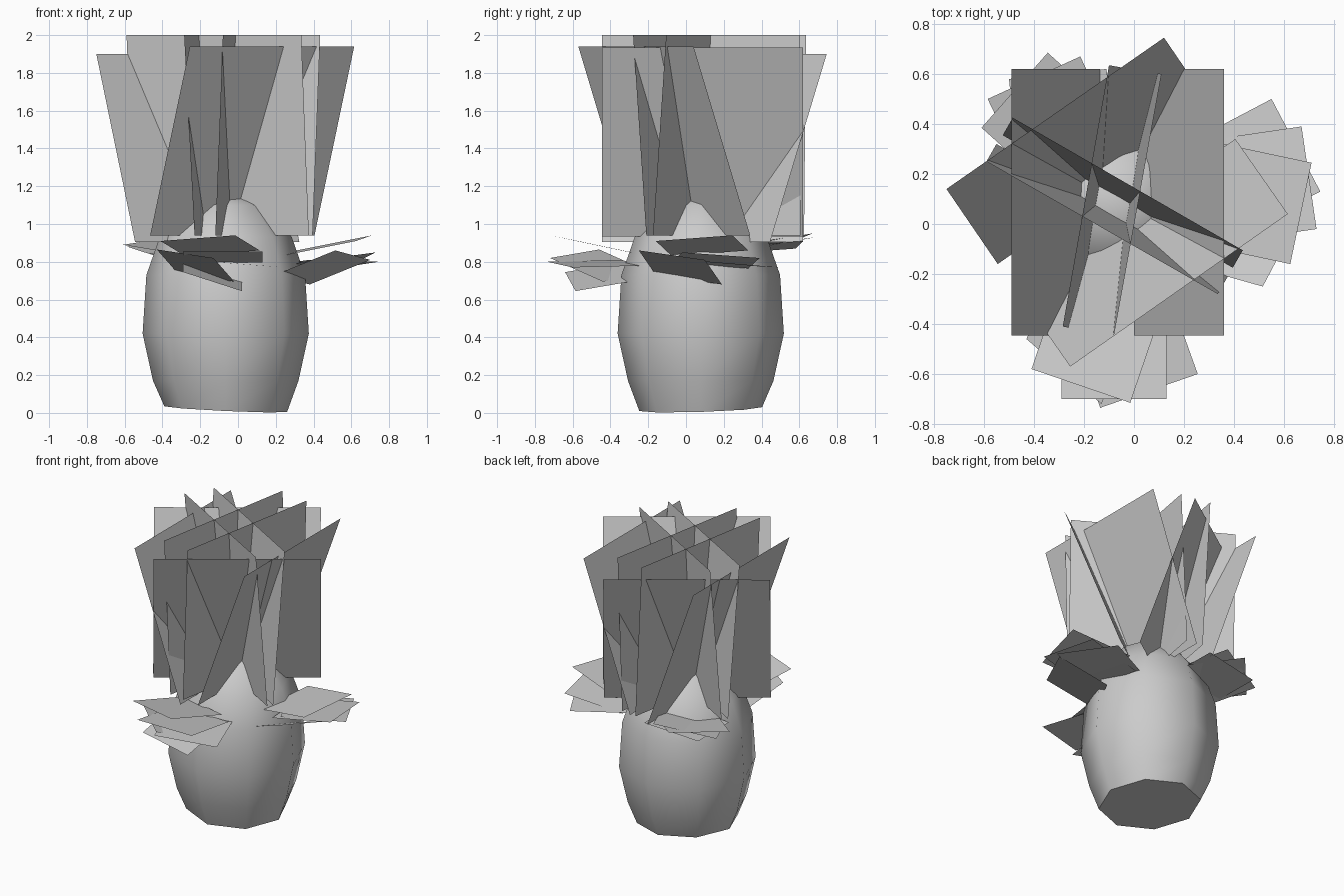
import bpy, bmesh, math
from mathutils import Vector

def make_object(name, bm):
    mesh = bpy.data.meshes.new(name)
    bm.to_mesh(mesh)
    bm.free()
    obj = bpy.data.objects.new(name, mesh)
    bpy.context.collection.objects.link(obj)
    return obj

def leaf_cards(name, cards):
    """Each card is one edge (two points) swept along a shift vector."""
    for i, (a, b, shift) in enumerate(cards):
        a, b, s = Vector(a), Vector(b), Vector(shift)
        bm = bmesh.new()
        bm.faces.new([bm.verts.new(p) for p in (a, b, b + s, a + s)])
        make_object(f"{name}_{i + 1}", bm)

# Egg-shaped root body, eight sides
SIDES, CX, CY = 8, -0.065, 0.078
profile = [(0.325, 0.02), (0.385, 0.17), (0.44, 0.42), (0.42, 0.73),
           (0.35, 0.93), (0.21, 1.1)]
bm = bmesh.new()
rings = []
for level, (r, z) in enumerate(profile):
    ring = []
    for k in range(SIDES):
        t = 2 * math.pi * k / SIDES
        dz = -0.018 * math.cos(t + 0.6) if level == 0 else 0
        ring.append(bm.verts.new((CX + r * math.cos(t), CY + r * math.sin(t), z + dz)))
    rings.append(ring)
for lo, hi in zip(rings, rings[1:]):
    for k in range(SIDES):
        n = (k + 1) % SIDES
        bm.faces.new((lo[k], lo[n], hi[n], hi[k]))
tip = bm.verts.new((CX, CY, 1.19))
for k in range(SIDES):
    bm.faces.new((rings[-1][k], rings[-1][(k + 1) % SIDES], tip))
bm.faces.new(rings[0][::-1])
body = make_object("root_body", bm)
bpy.context.view_layer.objects.active = body
body.select_set(True)
bpy.ops.object.shade_smooth_by_angle(angle=math.radians(50))
body.select_set(False)

# Tall upright leaves: top edge, then sweep down and inward
leaf_cards("tall_leaf", [
    ((-0.75, 0.14, 1.90), (0.12, 0.745, 1.90), (0.205, -0.30, -0.995)),
    ((-0.255, -0.57, 1.94), (0.615, 0.04, 1.94), (-0.21, 0.30, -1.0)),
    ((-0.49, -0.445, 1.905), (-0.49, 0.62, 1.905), (0.355, 0, -1.0)),
    ((0.36, -0.445, 1.935), (0.36, 0.62, 1.935), (-0.36, 0, -1.0)),
    ((-0.485, 0.425, 2.0), (0.435, -0.105, 2.0), (-0.04, -0.07, -1.06)),
    ((-0.59, 0.25, 2.0), (0.335, -0.28, 2.0), (0.04, 0.07, -1.06)),
    ((0.11, 0.60, 2.0), (-0.08, -0.445, 2.0), (-0.04, 0.007, -1.06)),
    ((-0.10, 0.635, 2.0), (-0.285, -0.41, 2.0), (0.055, -0.01, -1.06)),
])

# Low spreading leaves: outer edge, then sweep in towards the body
leaf_cards("right_low_leaf", [
    ((0.71, 0.245, 0.94), (0.625, -0.16, 0.91), (-0.40, 0.085, -0.08)),
    ((0.67, 0.39, 0.82), (0.73, -0.02, 0.85), (-0.41, -0.06, -0.055)),
    ((0.55, 0.50, 0.77), (0.745, 0.13, 0.80), (-0.37, -0.195, 0.01)),
    ((0.515, -0.25, 0.86), (0.70, 0.10, 0.81), (-0.32, 0.09, -0.13)),
])
leaf_cards("front_low_leaf", [
    ((-0.41, -0.58, 0.91), (-0.015, -0.715, 0.94), (0.13, 0.38, -0.08)),
    ((-0.29, -0.70, 0.855), (0.13, -0.70, 0.855), (0, 0.415, -0.06)),
    ((-0.135, -0.735, 0.80), (0.255, -0.60, 0.77), (-0.14, 0.39, 0.01)),
    ((-0.43, -0.46, 0.865), (-0.13, -0.72, 0.82), (0.11, 0.28, -0.125)),
    ((-0.29, -0.64, 0.745), (0.02, -0.585, 0.645), (0.0, 0.35, 0.06)),
])
leaf_cards("back_low_leaf", [
    ((-0.61, 0.385, 0.89), (-0.345, 0.685, 0.93), (0.30, -0.27, -0.05)),
    ((-0.585, 0.50, 0.88), (-0.215, 0.67, 0.95), (0.18, -0.38, -0.06)),
    ((-0.50, 0.58, 0.87), (-0.11, 0.62, 0.91), (0.04, -0.40, -0.03)),
])
